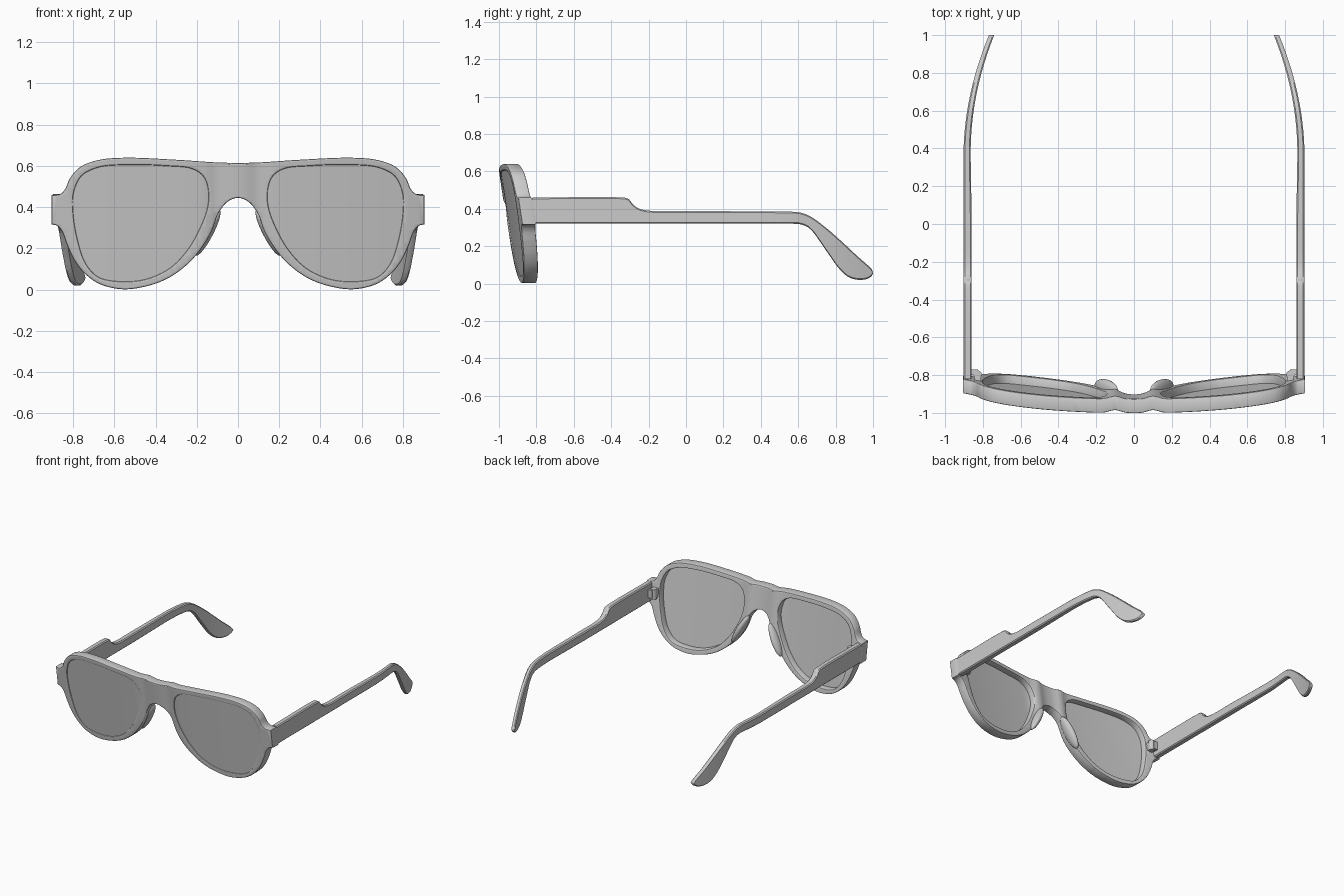
import bpy, bmesh, math
from mathutils import Vector, Matrix

if "Cube" in bpy.data.objects:
    bpy.data.objects.remove(bpy.data.objects["Cube"])


def spline(pts, n=6, closed=False):
    """Centripetal curve through the points."""
    p = [Vector(q) for q in pts]
    if closed:
        ext = [p[-1]] + p + p[:2]
    else:
        ext = [2 * p[0] - p[1]] + p + [2 * p[-1] - p[-2]]
    out = []
    for a, b, c, d in zip(ext, ext[1:], ext[2:], ext[3:]):
        t1 = (b - a).length ** 0.5
        t2 = t1 + (c - b).length ** 0.5
        t3 = t2 + (d - c).length ** 0.5
        for k in range(n):
            t = t1 + (t2 - t1) * k / n
            a1 = a.lerp(b, t / t1)
            a2 = b.lerp(c, (t - t1) / (t2 - t1))
            a3 = c.lerp(d, (t - t2) / (t3 - t2))
            b1 = a1.lerp(a2, t / t2)
            b2 = a2.lerp(a3, (t - t1) / (t3 - t1))
            out.append(b1.lerp(b2, (t - t1) / (t2 - t1)))
    if not closed:
        out.append(p[-1])
    return out


def front_y(x, z):
    """Curved and tilted front surface, dipped on both sides of the bridge."""
    dip = 0.016 * math.exp(-((abs(x) - 0.1) / 0.04) ** 2)
    return -1.006 + 0.1 * x * x + 0.15 * (0.64 - z) + dip


def finish(name, bm, mirror=True):
    bmesh.ops.recalc_face_normals(bm, faces=bm.faces[:])
    me = bpy.data.meshes.new(name)
    bm.to_mesh(me)
    bm.free()
    ob = bpy.data.objects.new(name, me)
    bpy.context.collection.objects.link(ob)
    bpy.ops.object.select_all(action='DESELECT')
    ob.select_set(True)
    bpy.context.view_layer.objects.active = ob
    bpy.ops.object.shade_smooth_by_angle(angle=math.radians(35))
    if mirror:
        ob.modifiers.new("Mirror", 'MIRROR').use_mirror_merge = False
    return ob


def plate(name, loops, recess, thick, bevel, grow=0.0, mirror=True):
    """Filled outline with thickness, bent onto the front surface."""
    cu = bpy.data.curves.new(name + "_outline", 'CURVE')
    cu.dimensions = '2D'
    cu.fill_mode = 'BOTH'
    cu.extrude = thick / 2 - bevel
    cu.bevel_depth = bevel
    cu.bevel_resolution = 1
    cu.offset = grow - bevel
    for loop in loops:
        s = cu.splines.new('POLY')
        s.points.add(len(loop) - 1)
        for pt, q in zip(s.points, loop):
            pt.co = (q[0], q[1], 0, 1)
        s.use_cyclic_u = True
    tmp = bpy.data.objects.new(name + "_outline", cu)
    bpy.context.collection.objects.link(tmp)
    dg = bpy.context.evaluated_depsgraph_get()
    me = bpy.data.meshes.new_from_object(tmp.evaluated_get(dg))
    bm = bmesh.new()
    bm.from_mesh(me)
    bpy.data.objects.remove(tmp)
    bpy.data.meshes.remove(me)
    bmesh.ops.remove_doubles(bm, verts=bm.verts[:], dist=0.0003)
    for i in range(-36, 37):
        bmesh.ops.bisect_plane(bm, geom=bm.verts[:] + bm.edges[:] + bm.faces[:],
                               plane_co=(i * 0.025, 0, 0), plane_no=(1, 0, 0))
    for v in bm.verts:
        x, z, h = v.co
        v.co = (x, front_y(x, z) + recess + thick / 2 + h, z)
    return finish(name, bm, mirror)


def both(half):
    """Half profile from x = 0 outward, continued to the other side."""
    return [(-x, z) for x, z in reversed(half[1:])] + half


# Front frame with two lens openings
top = both([(0, .615), (.1, .617), (.3, .63), (.55, .64), (.68, .628), (.765, .595),
            (.815, .54), (.838, .488), (.858, .466), (.88, .46), (.905, .46)])
bottom = both([(0, .445), (.05, .427), (.095, .37), (.13, .28), (.185, .19), (.26, .11),
               (.35, .05), (.45, .015), (.56, .002), (.67, .027), (.745, .08), (.795, .145),
               (.83, .22), (.855, .285), (.878, .31), (.905, .317)])
outer = spline(top) + spline(bottom)[::-1]
eye = spline([(.143, .47), (.165, .545), (.22, .585), (.35, .6), (.55, .605), (.68, .592),
              (.76, .55), (.797, .47), (.8, .38), (.78, .25), (.74, .13), (.68, .063),
              (.58, .04), (.45, .05), (.33, .105), (.24, .2), (.175, .32), (.148, .4)],
             closed=True)
eye_left = [(-q.x, q.y) for q in reversed(eye)]
plate("front_frame", [outer, eye, eye_left], 0, 0.076, 0.007, mirror=False)

# Lenses
plate("lenses", [eye], 0.007, 0.022, 0.0, grow=0.003)

# Temples: (y, top, bottom) stations, bowed inward and thinner toward the tip
stations = spline([(-.82, .46, .32), (-.34, .46, .32), (-.31, .454, .32), (-.285, .425, .32),
                   (-.255, .403, .32), (-.2, .39, .32), (0, .388, .32), (.35, .386, .32),
                   (.57, .384, .32), (.61, .38, .317), (.66, .362, .295), (.75, .297, .175),
                   (.82, .236, .078), (.87, .19, .034), (.92, .143, .02), (.965, .104, .024),
                   (.99, .08, .038), (1, .062, .054)])
bm = bmesh.new()
rings = []
for y, hi, lo in stations:
    xo = .903 - .32 * max(0, y - .35) ** 2
    xi = xo - (.044 - .016 * max(0, y))
    c = min(.007, (hi - lo) * .3)
    sec = [(xo, lo + c), (xo, hi - c), (xo - c, hi), (xi + c, hi),
           (xi, hi - c), (xi, lo + c), (xi + c, lo), (xo - c, lo)]
    rings.append([bm.verts.new((x, y, z)) for x, z in sec])
for a, b in zip(rings, rings[1:]):
    for k in range(8):
        bm.faces.new((a[k], a[k - 1], b[k - 1], b[k]))
bm.faces.new(rings[0])
bm.faces.new(rings[-1])
finish("temples", bm)

# Hinges: barrel with a leaf on the temple and a leaf on the frame
bm = bmesh.new()
bmesh.ops.create_cone(bm, cap_ends=True, segments=20, radius1=.022, radius2=.022, depth=.075,
                      matrix=Matrix.Translation((.828, -.797, .39)))
for loc, size in (((.85, -.785, .39), (.05, .03, .06)), ((.828, -.82, .39), (.035, .045, .06))):
    bmesh.ops.create_cube(bm, size=1, matrix=Matrix.Translation(loc) @ Matrix.Diagonal((*size, 1)))
finish("hinges", bm)

# Nose pads: flattened ellipsoids along the inner rim
axis = Vector((.11, .03, -.21)).normalized()
side = Vector((0, 1, 0)).cross(axis).normalized()
depth = axis.cross(side)
rot = Matrix((side, depth, axis)).transposed().to_4x4()
bm = bmesh.new()
bmesh.ops.create_uvsphere(bm, u_segments=24, v_segments=16, radius=1,
                          matrix=Matrix.Translation((.147, -.868, .275)) @ rot
                          @ Matrix.Diagonal((.026, .045, .125, 1)))
finish("nose_pads", bm)
